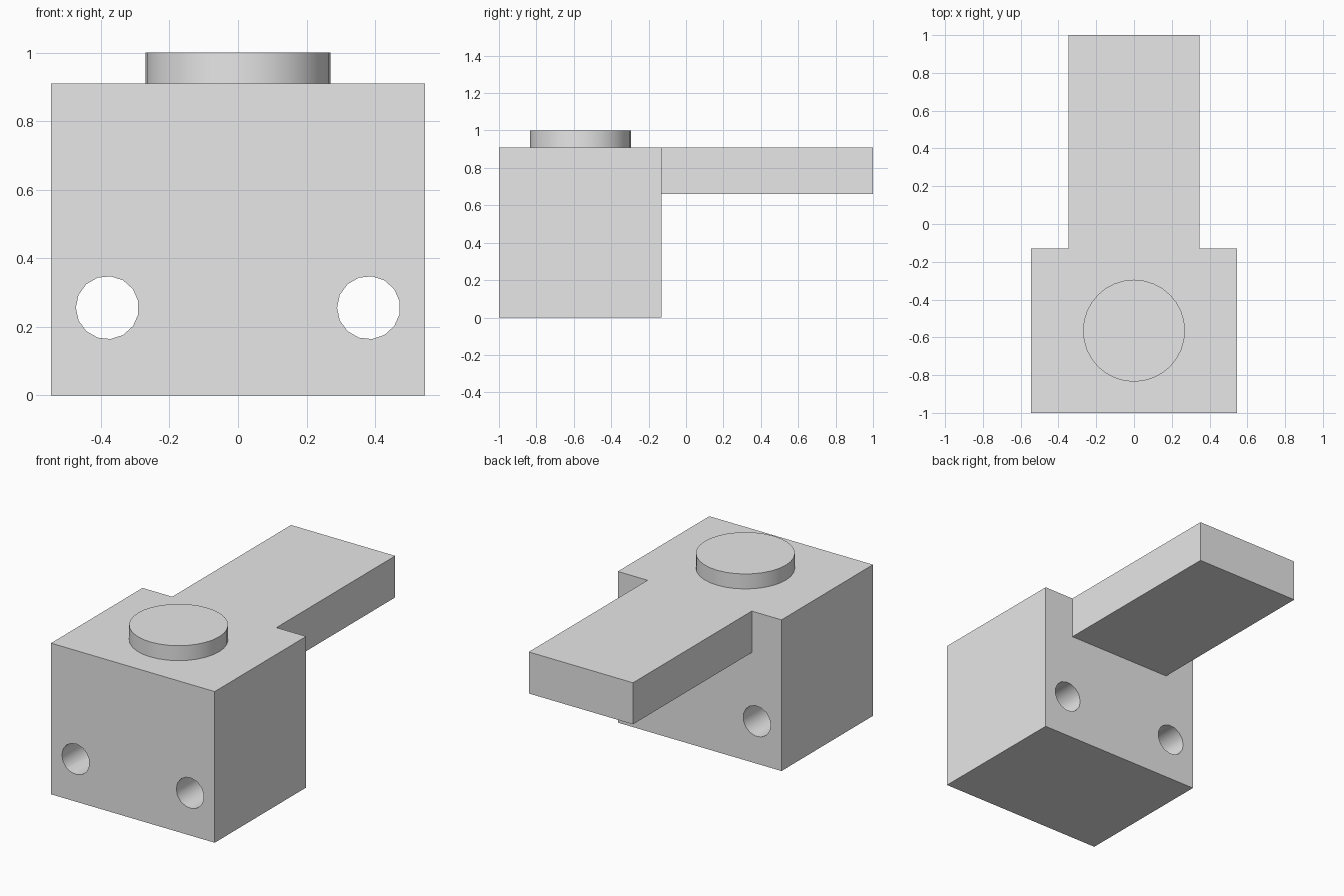
import bpy
from math import pi, radians

cube = bpy.data.objects.get("Cube")
if cube:
    bpy.data.objects.remove(cube, do_unlink=True)

# Single grey material
grey = bpy.data.materials.new("plain grey")
grey.use_nodes = True
colour = (0.8, 0.8, 0.8, 1)
grey.diffuse_color = colour
grey.node_tree.nodes["Principled BSDF"].inputs["Base Color"].default_value = colour


def box(name, low, high):
    centre = [(a + b) / 2 for a, b in zip(low, high)]
    bpy.ops.mesh.primitive_cube_add(size=1, location=centre)
    ob = bpy.context.object
    ob.name = name
    ob.scale = [b - a for a, b in zip(low, high)]
    bpy.ops.object.transform_apply(location=False, rotation=False, scale=True)
    ob.data.materials.append(grey)
    return ob


def cylinder(name, sides, radius, depth, location, rotation=(0, 0, 0)):
    bpy.ops.mesh.primitive_cylinder_add(vertices=sides, radius=radius, depth=depth,
                                        location=location, rotation=rotation)
    ob = bpy.context.object
    ob.name = name
    ob.data.materials.append(grey)
    return ob


def combine(target, tool, operation):
    mod = target.modifiers.new(operation.lower(), "BOOLEAN")
    mod.operation = operation
    mod.solver = "EXACT"
    mod.object = tool
    bpy.context.view_layer.objects.active = target
    bpy.ops.object.modifier_apply(modifier=mod.name)
    bpy.data.objects.remove(tool, do_unlink=True)


def smooth(ob):
    bpy.ops.object.select_all(action="DESELECT")
    ob.select_set(True)
    bpy.context.view_layer.objects.active = ob
    bpy.ops.object.shade_smooth_by_angle(angle=radians(30))


# Block with the flat arm running out of its back
body = box("block_and_arm", (-0.545, -1, 0), (0.545, -0.13, 0.91))
arm = box("arm", (-0.347, -0.5, 0.66), (0.347, 1, 0.91))
combine(body, arm, "UNION")

# Pair of through holes
for side in (-1, 1):
    hole = cylinder("hole_cutter", 15, 0.092, 1.2, (side * 0.381, -0.565, 0.256),
                    (pi / 2, -pi / 2, 0))
    hole.hide_render = True
    combine(body, hole, "DIFFERENCE")
smooth(body)

# Raised round boss on top
boss = cylinder("top_boss", 32, 0.27, 0.09, (0, -0.565, 0.955))
smooth(boss)
